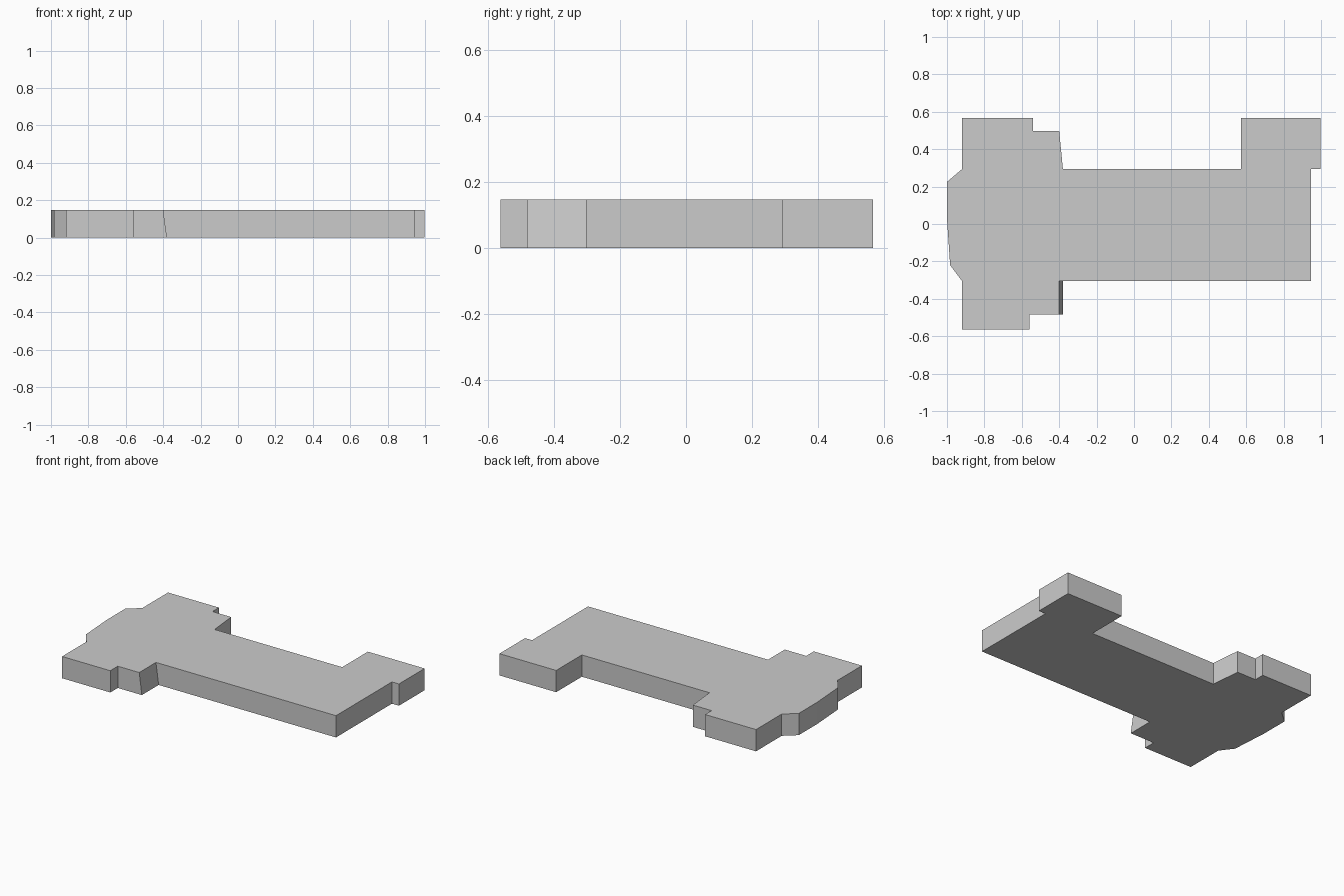
import bpy, bmesh

if "Cube" in bpy.data.objects:
    bpy.data.objects.remove(bpy.data.objects["Cube"])

HEIGHT = 0.147

# Floor plan outline, counter-clockwise from the front left wing
outline = [
    (-0.92, -0.563), (-0.56, -0.563), (-0.56, -0.483), (-0.38, -0.483),
    (-0.38, -0.304), (0.945, -0.304), (0.945, 0.293), (0.997, 0.293),
    (0.997, 0.567), (0.573, 0.567), (0.573, 0.293), (-0.38, 0.293),
    (-0.40, 0.498), (-0.54, 0.498), (-0.54, 0.567), (-0.92, 0.567),
    (-0.92, 0.293), (-1.0, 0.225), (-1.0, 0.03), (-0.983, -0.22),
    (-0.92, -0.304),
]
# Corners of the front step whose wall leans inward towards the top
leaning = {3, 4}

bm = bmesh.new()
bottom = [bm.verts.new((x, y, 0)) for x, y in outline]
top = [bm.verts.new((x - (0.02 if i in leaning else 0), y, HEIGHT))
       for i, (x, y) in enumerate(outline)]

# Floor, roof and surrounding walls
bm.faces.new(bottom[::-1])
bm.faces.new(top)
n = len(outline)
for i in range(n):
    j = (i + 1) % n
    bm.faces.new((bottom[i], bottom[j], top[j], top[i]))

mesh = bpy.data.meshes.new("building_block")
bm.to_mesh(mesh)
bm.free()
block = bpy.data.objects.new("building_block", mesh)
bpy.context.collection.objects.link(block)
